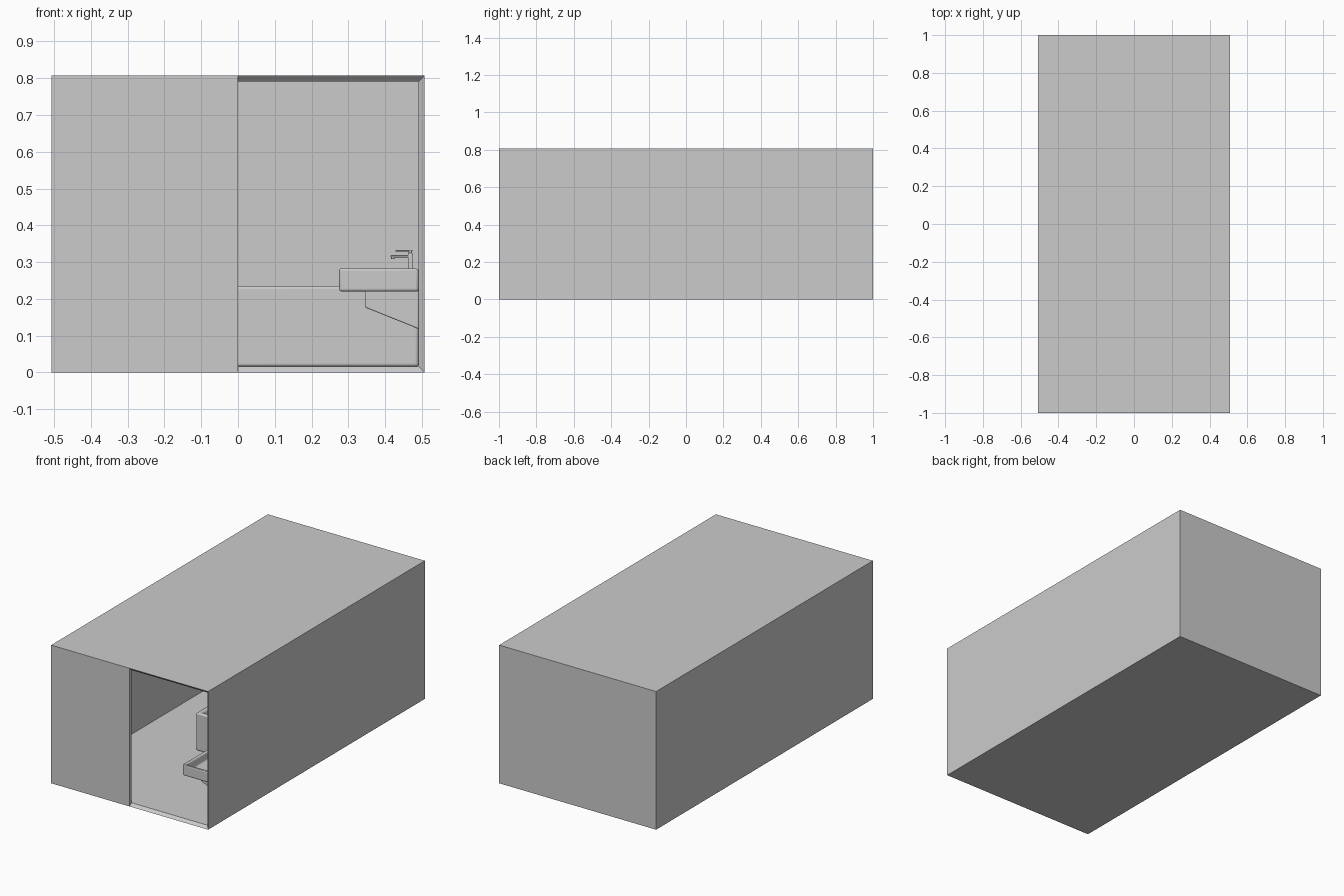
import bpy, bmesh
from mathutils import Vector

if "Cube" in bpy.data.objects:
    bpy.data.objects.remove(bpy.data.objects["Cube"])

W, H, T = 0.507, 0.807, 0.016   # half width, height and wall thickness of the room


def finish(name, bm, bevel=0.0, segments=4):
    bmesh.ops.recalc_face_normals(bm, faces=bm.faces)
    mesh = bpy.data.meshes.new(name)
    bm.to_mesh(mesh)
    bm.free()
    ob = bpy.data.objects.new(name, mesh)
    bpy.context.collection.objects.link(ob)
    if bevel:
        mod = ob.modifiers.new("rounding", "BEVEL")
        mod.width, mod.segments = bevel, segments
        bpy.context.view_layer.objects.active = ob
        ob.select_set(True)
        bpy.ops.object.shade_smooth_by_angle()
        ob.select_set(False)
    return ob


def box_bm(lo, hi):
    bm = bmesh.new()
    bmesh.ops.create_cube(bm, size=1)
    lo, hi = Vector(lo), Vector(hi)
    for v in bm.verts:
        v.co = Vector([(lo[i] + hi[i]) / 2 + v.co[i] * (hi[i] - lo[i]) for i in range(3)])
    return bm


def basin(name, lo, hi, hole_lo, hole_hi, depth, taper, bevel):
    """Rounded block with a tapered hollow pressed into its top."""
    bm = box_bm(lo, hi)
    top = max(bm.faces, key=lambda f: f.calc_center_median().z)
    bmesh.ops.inset_individual(bm, faces=[top], thickness=0.01)
    mid = top.calc_center_median()
    for v in top.verts:
        v.co.x = hole_lo[0] if v.co.x < mid.x else hole_hi[0]
        v.co.y = hole_lo[1] if v.co.y < mid.y else hole_hi[1]
    new = bmesh.ops.extrude_face_region(bm, geom=[top])["geom"]
    verts = [v for v in new if isinstance(v, bmesh.types.BMVert)]
    if top.is_valid:
        bmesh.ops.delete(bm, geom=[top], context="FACES_ONLY")
    mid = sum((v.co for v in verts), Vector()) / len(verts)
    for v in verts:
        v.co = mid + (v.co - mid) * taper - Vector((0, 0, depth))
    return finish(name, bm, bevel)


# Room shell: outer and inner skins, right half of the front left open
bm = bmesh.new()


def skin(w, y0, y1, z0, z1):
    v = {(i, j, k): bm.verts.new((x, y, z))
         for i, x in enumerate((-w, 0, w))
         for j, y in enumerate((y0, y1))
         for k, z in enumerate((z0, z1))}
    for i in (0, 2):
        bm.faces.new([v[i, j, k] for j, k in ((0, 0), (1, 0), (1, 1), (0, 1))])
    for i in (0, 1):
        for k in (0, 1):
            bm.faces.new([v[a, j, k] for a, j in ((i, 0), (i + 1, 0), (i + 1, 1), (i, 1))])
        bm.faces.new([v[a, 1, k] for a, k in ((i, 0), (i + 1, 0), (i + 1, 1), (i, 1))])
    bm.faces.new([v[a, 0, k] for a, k in ((0, 0), (1, 0), (1, 1), (0, 1))])
    return [v[a, 0, k] for a, k in ((1, 0), (2, 0), (2, 1), (1, 1))]


outer = skin(W, -1, 1, 0, H)
inner = skin(W - T, -1 + T, 1 - T, T, H - T)
for n in range(4):
    m = (n + 1) % 4
    bm.faces.new((outer[n], outer[m], inner[m], inner[n]))
finish("room_shell", bm)

# Wall-hung sink near the doorway
SY0, SY1 = -0.906, -0.606
SC = (SY0 + SY1) / 2
WALL = W - T
basin("sink", (0.275, SY0, 0.22), (WALL, SY1, 0.283),
      (0.29, SY0 + 0.015), (0.435, SY1 - 0.015), 0.045, 0.88, 0.008)

# Wedge-shaped support under the sink
bm = bmesh.new()
profile = ((0.345, 0.222), (0.345, 0.177), (WALL, 0.118), (WALL, 0.222))
face = bm.faces.new([bm.verts.new((x, SC - 0.08, z)) for x, z in profile])
new = bmesh.ops.extrude_face_region(bm, geom=[face])["geom"]
bmesh.ops.translate(bm, vec=(0, 0.16, 0), verts=[g for g in new if isinstance(g, bmesh.types.BMVert)])
finish("sink_support", bm, 0.004)

# Tap: stem, spout, outlet and lever
for name, lo, hi in (
    ("tap_stem", (0.462, -0.007, 0.281), (0.475, 0.007, 0.325)),
    ("tap_spout", (0.415, -0.006, 0.313), (0.465, 0.006, 0.319)),
    ("tap_outlet", (0.416, -0.005, 0.308), (0.427, 0.005, 0.314)),
    ("tap_lever_base", (0.464, -0.005, 0.324), (0.473, 0.005, 0.331)),
    ("tap_lever", (0.428, -0.005, 0.329), (0.474, 0.005, 0.333)),
):
    finish(name, box_bm((lo[0], SC + lo[1], lo[2]), (hi[0], SC + hi[1], hi[2])), 0.0015, 2)

# Bathtub across the room against the right wall
basin("bathtub", (-0.097, -0.25, T), (WALL, 0.03, 0.235),
      (-0.072, -0.225), (WALL - 0.025, 0.005), 0.17, 0.82, 0.008)
